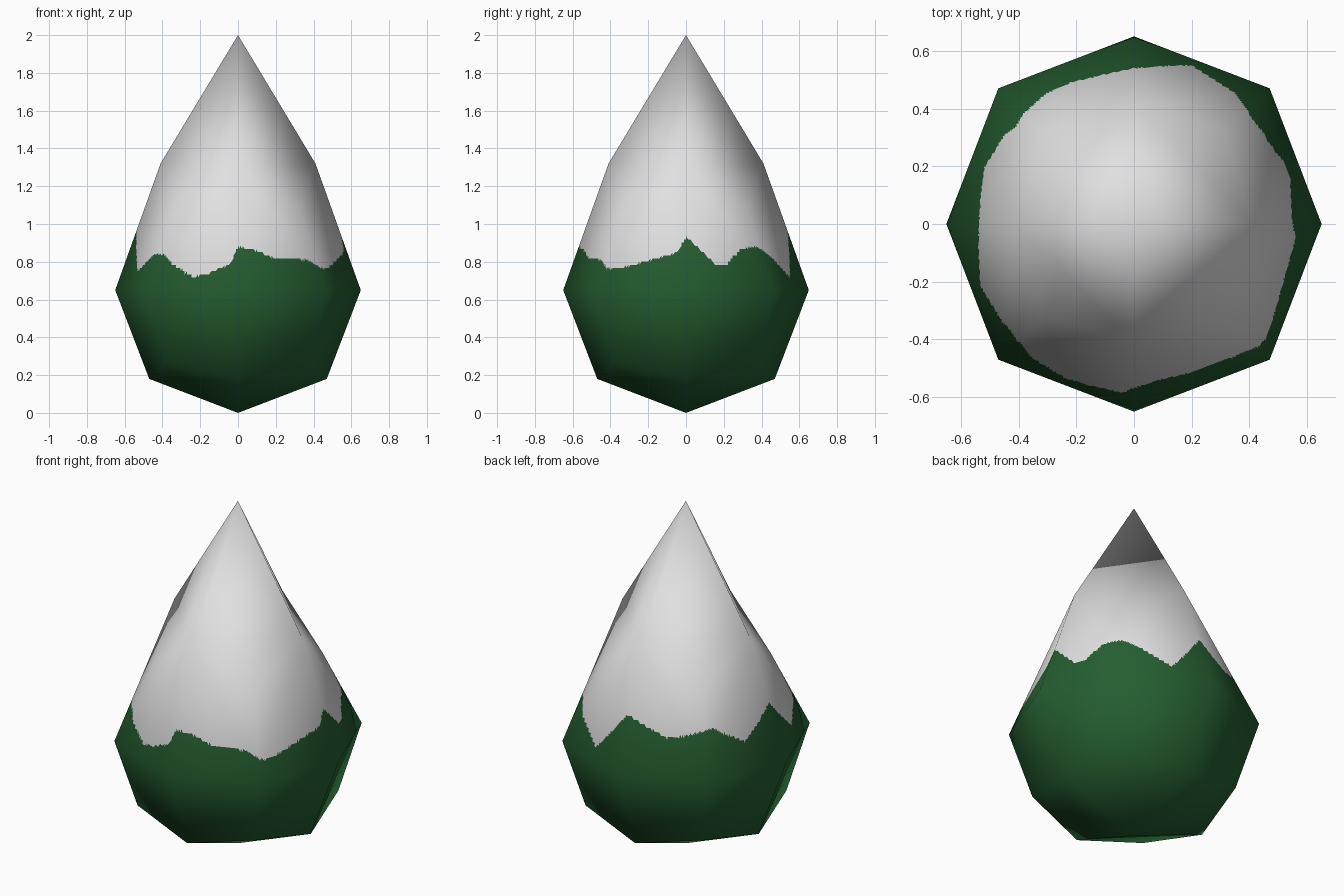
import bpy, bmesh, math
from mathutils import Vector

if "Cube" in bpy.data.objects:
    bpy.data.objects.remove(bpy.data.objects["Cube"])

# Snow line: angle around z in degrees (0 = +x, anticlockwise), height
SNOW = [(0, .93), (5, .89), (17, .78), (22, .78), (32, .87), (43, .88), (51, .83),
        (60, .78), (70, .715), (82, .86), (90, .957), (98, .92), (114, .86), (140, .91),
        (159, .81), (170, .88), (180, .965), (190, .86), (202, .75), (219, .84),
        (226, .84), (233, .79), (246, .72), (255, .74), (266, .79), (270, .88),
        (280, .86), (290, .82), (309, .81), (318, .76), (330, .78), (340, .81),
        (355, .85), (360, .93)]


def snow_height(p):
    a = math.degrees(math.atan2(p.y, p.x)) % 360
    for (a0, z0), (a1, z1) in zip(SNOW, SNOW[1:]):
        if a0 <= a <= a1:
            return z0 + (z1 - z0) * (a - a0) / (a1 - a0)


def material(name, rgb):
    m = bpy.data.materials.new(name)
    m.diffuse_color = (*rgb, 1)
    m.use_nodes = True
    m.node_tree.nodes["Principled BSDF"].inputs["Base Color"].default_value = m.diffuse_color
    return m


# Low-poly teardrop cage: eight octants, each with three axis points,
# three edge midpoints and one corner
cage = bmesh.new()
points = {}


def vert(x, y, z):
    key = (round(x, 3), round(y, 3), round(z, 3))
    if key not in points:
        points[key] = cage.verts.new(key)
    return points[key]


for sx in (1, -1):
    for sy in (1, -1):
        for up in (True, False):
            tip = 2.0 if up else 0.0
            mr, mz = (.41, 1.32) if up else (.47, .18)
            cr, cz = (.32, 1.08) if up else (.382, .265)
            X, Y, Z = vert(.65 * sx, 0, .65), vert(0, .65 * sy, .65), vert(0, 0, tip)
            XY = vert(.47 * sx, .47 * sy, .65)
            XZ, YZ = vert(mr * sx, 0, mz), vert(0, mr * sy, mz)
            C = vert(cr * sx, cr * sy, cz)
            for tri in ((X, XY, XZ), (Y, YZ, XY), (Z, XZ, YZ),
                        (C, XZ, XY), (C, XY, YZ), (C, YZ, XZ)):
                cage.faces.new(tri if sx * sy * (1 if up else -1) > 0 else tri[::-1])
bmesh.ops.recalc_face_normals(cage, faces=cage.faces)
cage.normal_update()

# Fine grid only on cage faces crossed by the snow line, keeping smooth normals
coords, normals, faces, slots, index = [], [], [], [], {}


def add_point(corners, weights):
    p = sum((v.co * w for v, w in zip(corners, weights)), Vector())
    key = tuple(round(c, 5) for c in p)
    if key not in index:
        index[key] = len(coords)
        coords.append(p)
        normals.append(sum((v.normal * w for v, w in zip(corners, weights)), Vector()).normalized())
    return index[key]


for f in cage.faces:
    heights = [v.co.z for v in f.verts]
    n = 40 if min(heights) < .7 and max(heights) > .7 else 1

    def at(i, j):
        return add_point(f.verts, ((n - i - j) / n, i / n, j / n))

    for i in range(n):
        for j in range(n - i):
            cells = [(at(i, j), at(i + 1, j), at(i, j + 1))]
            if i + j < n - 1:
                cells.append((at(i + 1, j), at(i + 1, j + 1), at(i, j + 1)))
            for cell in cells:
                mid = (coords[cell[0]] + coords[cell[1]] + coords[cell[2]]) / 3
                faces.append(cell)
                slots.append(1 if mid.z > snow_height(mid) else 0)
cage.free()

# Snow-capped teardrop
mesh = bpy.data.meshes.new("snow_capped_crown")
mesh.from_pydata(coords, [], faces)
mesh.materials.append(material("dark green", (.018, .112, .03)))
mesh.materials.append(material("snow white", (.75, .75, .75)))
mesh.polygons.foreach_set("material_index", slots)
mesh.polygons.foreach_set("use_smooth", [True] * len(faces))
mesh.normals_split_custom_set_from_vertices(normals)
mesh.update()
crown = bpy.data.objects.new("snow_capped_crown", mesh)
bpy.context.collection.objects.link(crown)
